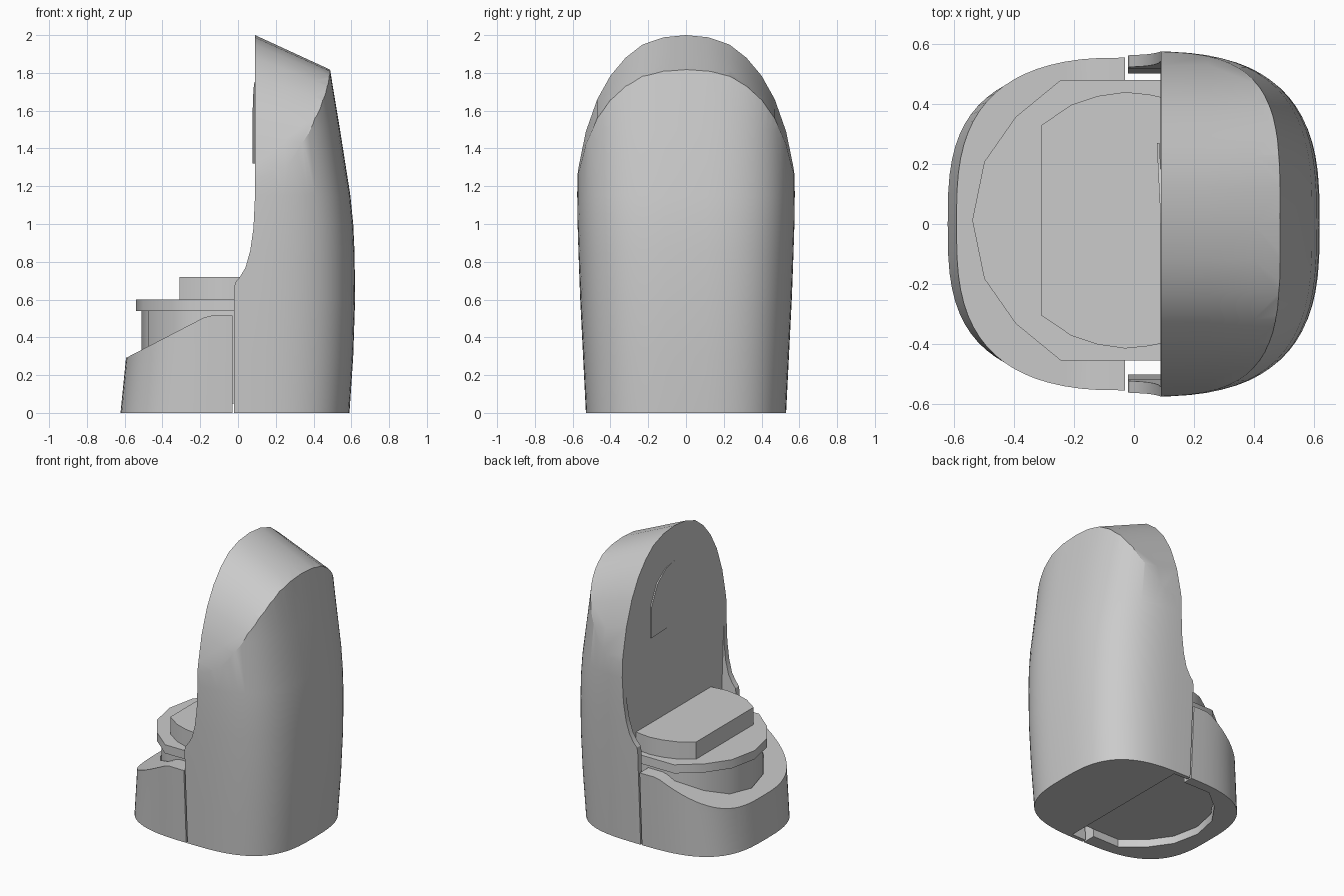
import bpy, bmesh, math

cube = bpy.data.objects.get("Cube")
if cube:
    bpy.data.objects.remove(cube, do_unlink=True)

grey = bpy.data.materials.new("plain grey")
grey.use_nodes = True
colour = (0.6, 0.6, 0.6, 1)
grey.diffuse_color = colour
grey.node_tree.nodes["Principled BSDF"].inputs["Base Color"].default_value = colour


def build(name, rings):
    """Closed solid through a stack of matching rings."""
    bm = bmesh.new()
    loops = [[bm.verts.new(p) for p in ring] for ring in rings]
    n = len(loops[0])
    for low, high in zip(loops, loops[1:]):
        for i in range(n):
            j = (i + 1) % n
            bm.faces.new((low[i], low[j], high[j], high[i]))
    bm.faces.new(loops[0][::-1])
    bm.faces.new(loops[-1])
    bmesh.ops.recalc_face_normals(bm, faces=bm.faces)
    mesh = bpy.data.meshes.new(name)
    bm.to_mesh(mesh)
    bm.free()
    mesh.materials.append(grey)
    obj = bpy.data.objects.new(name, mesh)
    bpy.context.collection.objects.link(obj)
    return obj


def drum(name, levels, segments=72):
    """Loft of rounded-square sections (z, x radius, y radius, squareness)."""
    def power(v, e):
        return math.copysign(abs(v) ** e, v)
    rings = []
    for z, a, b, n in levels:
        angles = [2 * math.pi * i / segments for i in range(segments)]
        rings.append([(a * power(math.cos(t), 2 / n),
                       b * power(math.sin(t), 2 / n), z) for t in angles])
    return build(name, rings)


def side_prism(name, points):
    return build(name, [[(x, y, z) for x, z in points] for y in (-0.8, 0.8)])


def plan_prism(name, half, z0, z1, scale=1.0, y_mid=0.0125):
    """Upright prism from half a plan outline, mirrored across its middle."""
    full = half + [(x, -y) for x, y in reversed(half) if y > 0]
    return build(name, [[(x * scale, y * scale + y_mid, z) for x, y in full]
                        for z in (z0, z1)])


def combine(obj, cutter, operation):
    mod = obj.modifiers.new("cut", "BOOLEAN")
    mod.operation = operation
    mod.solver = "EXACT"
    mod.object = cutter
    bpy.context.view_layer.objects.active = obj
    bpy.ops.object.modifier_apply(modifier=mod.name)
    bpy.data.objects.remove(cutter, do_unlink=True)


def smooth(obj, degrees):
    bpy.ops.object.select_all(action="DESELECT")
    obj.select_set(True)
    bpy.context.view_layer.objects.active = obj
    bpy.ops.object.shade_smooth_by_angle(angle=math.radians(degrees))


# Tall housing: tapered drum trimmed by a sloping arch and a side profile
housing = drum("tall_housing", [
    (0, 0.59, 0.53, 3), (0.3, 0.61, 0.545, 3), (0.6, 0.62, 0.56, 3),
    (0.85, 0.617, 0.57, 3), (1.0, 0.61, 0.575, 3), (1.15, 0.595, 0.577, 3),
    (1.5, 0.54, 0.575, 3), (1.82, 0.487, 0.57, 3.1), (2.1, 0.44, 0.56, 3.2)])

# The arch slopes down towards the back, more at its crown than at its sides
half_arch = [(0, 2), (0.12, 1.988), (0.23, 1.95), (0.32, 1.88), (0.4, 1.785),
             (0.47, 1.66), (0.53, 1.49), (0.567, 1.31), (0.6, 1.1),
             (0.63, 0.9), (0.63, -0.5)]
arch = half_arch + [(-y, z) for y, z in reversed(half_arch[1:])]
combine(housing, build("arch_cutter", [
    [(x, y, z - (0.46 - 0.65 * y * y) * (x - 0.09)) for y, z in arch]
    for x in (-0.2, 0.09, 0.25, 0.4, 0.8)]), "INTERSECT")
combine(housing, side_prism("profile_cutter", [
    (-0.02, -0.1), (0.8, -0.1), (0.8, 2.3), (0.09, 2.3), (0.09, 1.15),
    (0.082, 0.98), (0.065, 0.86), (0.04, 0.77), (0.01, 0.72), (-0.015, 0.69),
    (-0.02, 0.66)]), "INTERSECT")

# Hollow behind the housing's front edge, leaving thin side walls
hollow = drum("hollow_cutter", [
    (-0.1, 0.56, 0.5, 3), (0.6, 0.57, 0.52, 3), (1.14, 0.56, 0.545, 3)])
combine(hollow, side_prism("hollow_limit", [
    (-0.8, -0.3), (0.088, -0.3), (0.088, 1.5), (-0.8, 1.5)]), "INTERSECT")
combine(housing, hollow, "DIFFERENCE")
smooth(housing, 25)

# Low rim around the pedestal, with a sloping top
disc_half = [(-0.54, 0), (-0.5, 0.195), (-0.395, 0.345), (-0.245, 0.468), (0.12, 0.468)]
rim = drum("front_rim", [(0, 0.622, 0.53, 3), (0.3, 0.592, 0.545, 3),
                         (0.6, 0.57, 0.56, 3)])
combine(rim, side_prism("rim_profile", [
    (-0.8, -0.1), (-0.03, -0.1), (-0.03, 0.515), (-0.14, 0.515), (-0.18, 0.505),
    (-0.585, 0.295), (-0.8, 0.21)]), "INTERSECT")
combine(rim, plan_prism("rim_opening", disc_half, -0.2, 0.8, 0.955), "DIFFERENCE")
smooth(rim, 25)

# Pedestal, flange and raised platform
smooth(plan_prism("pedestal", disc_half, 0.05, 0.55, 0.945), 50)
smooth(plan_prism("flange_disc", disc_half, 0.54, 0.6), 50)
platform_half = [(-0.31, 0.317), (-0.21, 0.385), (-0.12, 0.415), (-0.03, 0.428),
                 (0.05, 0.42), (0.12, 0.405)]
smooth(plan_prism("raised_platform", platform_half, 0.59, 0.72), 30)

# Thin tilted plate on the flat inner panel
plate = [(0.27, 1.32), (0.27, 1.54), (0.2, 1.67), (0.1, 1.74), (0, 1.755),
         (-0.04, 1.74), (-0.04, 1.32)]
build("panel_plate", [[(0.076 + 0.05 * (0.27 - y) + d, y, z) for y, z in plate]
                      for d in (0, 0.009)])
